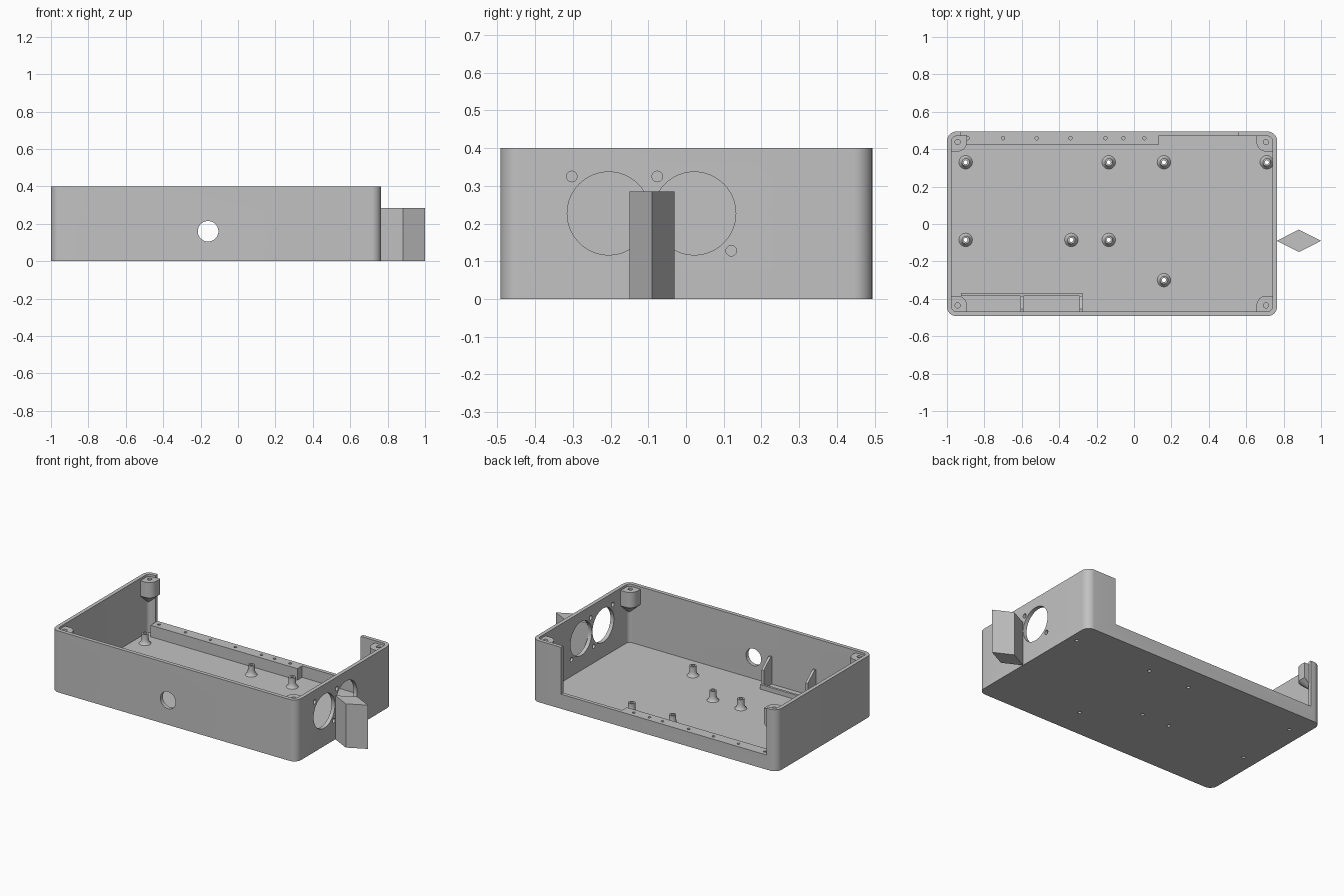
import bpy, bmesh, math

if "Cube" in bpy.data.objects:
    bpy.data.objects.remove(bpy.data.objects["Cube"])

grey = bpy.data.materials.new("plain_grey")
grey.diffuse_color = (0.54, 0.54, 0.54, 1)
grey.use_nodes = True
grey.node_tree.nodes["Principled BSDF"].inputs["Base Color"].default_value = grey.diffuse_color


def finish(name, bm, smooth=True):
    bmesh.ops.recalc_face_normals(bm, faces=bm.faces)
    me = bpy.data.meshes.new(name)
    bm.to_mesh(me)
    bm.free()
    ob = bpy.data.objects.new(name, me)
    bpy.context.collection.objects.link(ob)
    me.materials.append(grey)
    if smooth:
        select(ob)
        bpy.ops.object.shade_smooth_by_angle(angle=math.radians(30))
    return ob


def select(ob):
    bpy.ops.object.select_all(action='DESELECT')
    ob.select_set(True)
    bpy.context.view_layer.objects.active = ob


def loft(bm, rings):
    """Capped skin through rings of equal point count."""
    rows = [[bm.verts.new(p) for p in r] for r in rings]
    n = len(rows[0])
    for a, b in zip(rows, rows[1:]):
        for i in range(n):
            j = (i + 1) % n
            bm.faces.new((a[i], a[j], b[j], b[i]))
    bm.faces.new(rows[0][::-1])
    bm.faces.new(rows[-1])


def prism(name, pts, z0, z1):
    bm = bmesh.new()
    loft(bm, [[(x, y, z) for x, y in pts] for z in (z0, z1)])
    return finish(name, bm)


def box(name, x0, x1, y0, y1, z0, z1):
    return prism(name, [(x0, y0), (x1, y0), (x1, y1), (x0, y1)], z0, z1)


def rounded(x0, x1, y0, y1, r, seg=10):
    pts = []
    corners = [(x1 - r, y1 - r), (x0 + r, y1 - r), (x0 + r, y0 + r), (x1 - r, y0 + r)]
    for k, (cx, cy) in enumerate(corners):
        for i in range(seg + 1):
            a = math.pi / 2 * (k + i / seg)
            pts.append((cx + r * math.cos(a), cy + r * math.sin(a)))
    return pts


def cylinders(name, items, axis, a0, a1, seg=32):
    """One mesh of cylinders; items are (u, v, radius) across the axis."""
    bm = bmesh.new()
    for u, v, r in items:
        circle = [(u + r * math.cos(2 * math.pi * i / seg),
                   v + r * math.sin(2 * math.pi * i / seg)) for i in range(seg)]
        place = {'X': lambda p, a: (a, p[0], p[1]),
                 'Y': lambda p, a: (p[0], a, p[1]),
                 'Z': lambda p, a: (p[0], p[1], a)}[axis]
        loft(bm, [[place(p, a) for p in circle] for a in (a0, a1)])
    # consistent orientation for each closed cylinder
    return finish(name, bm, False)


def cut(ob, cutter):
    select(ob)
    mod = ob.modifiers.new("cut", 'BOOLEAN')
    mod.operation, mod.solver, mod.object = 'DIFFERENCE', 'EXACT', cutter
    bpy.ops.object.modifier_apply(modifier=mod.name)
    bpy.data.objects.remove(cutter)
    select(ob)
    bpy.ops.object.shade_smooth_by_angle(angle=math.radians(30))


FLOOR = 0.02
standoffs = [(-0.9, 0.33), (-0.135, 0.33), (0.16, 0.33), (0.71, 0.33),
             (-0.9, -0.085), (-0.335, -0.085), (-0.135, -0.085), (0.16, -0.3)]

# Open tray with a large notch in the back wall
case = prism("case", rounded(-1, 0.765, -0.492, 0.494, 0.05), 0, 0.4)
cut(case, prism("cavity", rounded(-0.975, 0.74, -0.467, 0.47, 0.026), FLOOR, 0.5))
cut(case, box("back_notch", -0.925, 0.555, 0.44, 0.6, 0.095, 0.5))
# Cable hole in the front wall
cut(case, cylinders("front_hole", [(-0.16, 0.16, 0.055)], 'Y', -0.6, -0.4, 48))
# Two fan openings with screw holes in the right wall
fans = []
for cy in (-0.205, 0.022):
    fans += [(cy, 0.227, 0.11), (cy - 0.098, 0.325, 0.014), (cy + 0.098, 0.128, 0.014)]
cut(case, cylinders("fan_holes", fans, 'X', 0.7, 0.8, 64))
cut(case, cylinders("floor_holes", [(x, y, 0.011) for x, y in standoffs], 'Z', -0.1, 0.1, 24))

# Flared hollow standoffs on the floor
profile = [(0.011, 0.0), (0.011, 0.085), (0.021, 0.085), (0.021, 0.052),
           (0.024, 0.038), (0.029, 0.027), (0.036, FLOOR), (0.03, 0.012)]
for x, y in standoffs:
    bm = bmesh.new()
    seg = 28
    rows = [[bm.verts.new((x + r * math.cos(2 * math.pi * i / seg),
                           y + r * math.sin(2 * math.pi * i / seg), z))
             for i in range(seg)] for r, z in profile]
    for a, b in zip(rows, rows[1:] + rows[:1]):
        for i in range(seg):
            j = (i + 1) % seg
            bm.faces.new((a[i], a[j], b[j], b[i]))
    finish("standoff", bm)

# Corner screw posts, tapering into the corners below
for cx, sx in ((0.705, 1), (-0.943, -1)):
    for cy, sy in ((0.438, 1), (-0.435, -1)):
        shape = [(0.037, 0.037), (0.037, -0.05)]
        for i in range(9):
            a = math.pi * (1.5 - i / 16)
            shape.append((0.05 * math.cos(a), 0.05 * math.sin(a)))
        shape.append((-0.05, 0.037))
        rings = []
        for z, s in ((0.215, 0.1), (0.285, 1), (0.385, 1)):
            rings.append([(cx + sx * (0.037 + (u - 0.037) * s),
                           cy + sy * (0.037 + (v - 0.037) * s), z) for u, v in shape])
        bm = bmesh.new()
        loft(bm, rings)
        post = finish("corner_post", bm)
        cut(post, cylinders("post_hole", [(cx, cy, 0.014)], 'Z', 0.31, 0.45, 24))

# Ledge along the back wall with a row of screw holes
ledge = box("back_ledge", -0.925, 0.132, 0.422, 0.47, 0.015, 0.095)
holes = [(x, 0.459, 0.009) for x in (-0.89, -0.70, -0.52, -0.34, -0.153, -0.057, 0.055)]
cut(ledge, cylinders("ledge_holes", holes, 'Z', 0.04, 0.2, 20))

# Low retaining rail and two sloped fins inside the front wall
box("front_rail", -0.925, -0.275, -0.385, -0.37, 0.015, 0.05)
for x in (-0.6, -0.283):
    side = [(-0.472, 0.015), (-0.385, 0.015), (-0.385, 0.14), (-0.455, 0.2), (-0.472, 0.2)]
    bm = bmesh.new()
    loft(bm, [[(x + d, y, z) for y, z in side] for d in (-0.008, 0.008)])
    finish("front_fin", bm)

# Diamond-shaped column on the outside of the right wall
prism("diamond_column", [(0.763, -0.09), (0.8815, -0.15), (1.0, -0.09), (0.8815, -0.03)], 0, 0.285)
